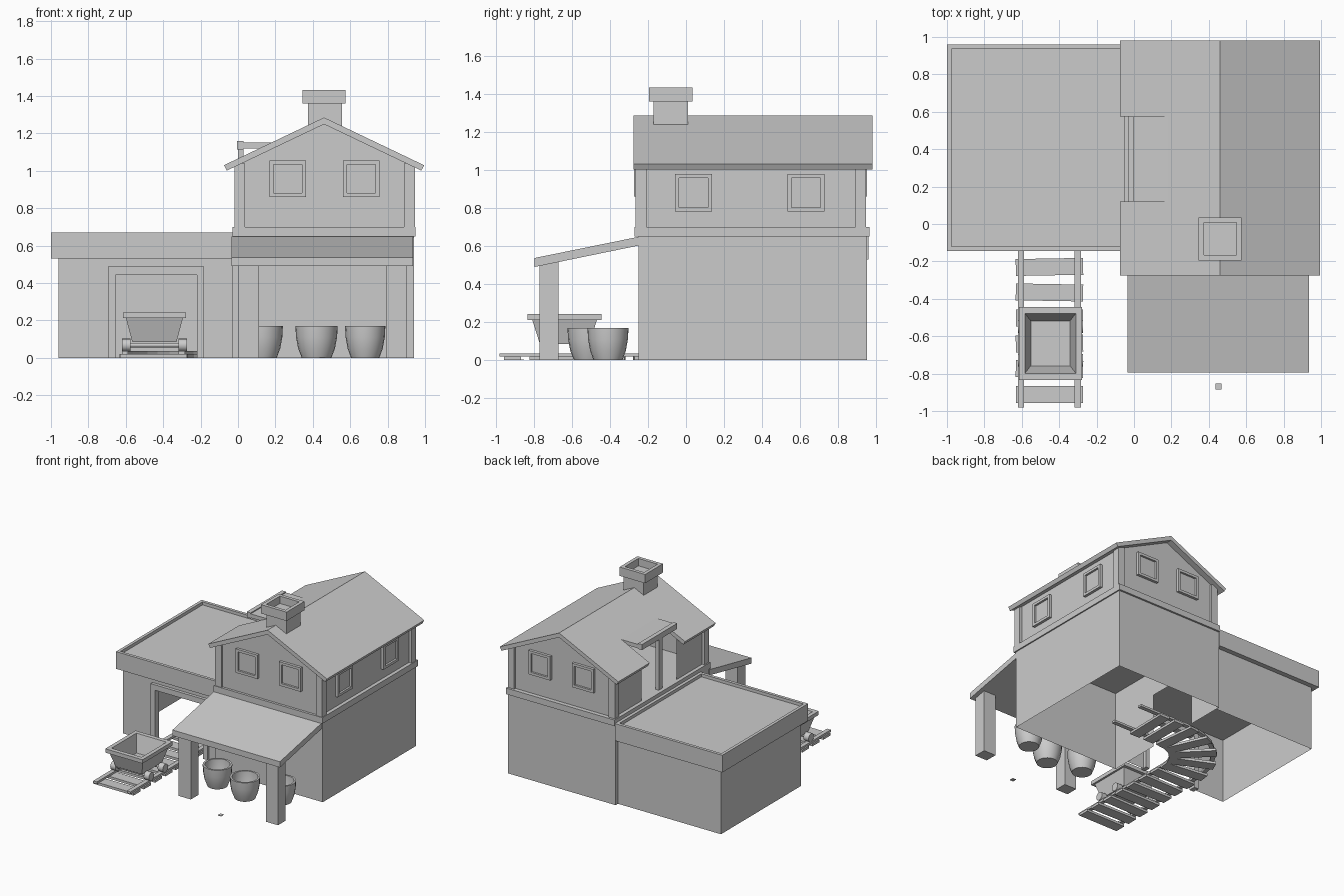
import bpy, bmesh, math
from mathutils import Vector

if "Cube" in bpy.data.objects:
    bpy.data.objects.remove(bpy.data.objects["Cube"])


def finish(name, bm, smooth=False, fix=True):
    if fix:
        bmesh.ops.recalc_face_normals(bm, faces=bm.faces)
    me = bpy.data.meshes.new(name)
    bm.to_mesh(me)
    bm.free()
    ob = bpy.data.objects.new(name, me)
    bpy.context.collection.objects.link(ob)
    if smooth:
        bpy.context.view_layer.objects.active = ob
        ob.select_set(True)
        bpy.ops.object.shade_smooth_by_angle(angle=math.radians(40))
        ob.select_set(False)
    return ob


def add_box(bm, x0, x1, y0, y1, z0, z1):
    vs = bmesh.ops.create_cube(bm, size=1)['verts']
    for v in vs:
        v.co = ((x0 + x1) / 2 + v.co.x * (x1 - x0), (y0 + y1) / 2 + v.co.y * (y1 - y0),
                (z0 + z1) / 2 + v.co.z * (z1 - z0))
    return vs


def boxes(name, *dims):
    bm = bmesh.new()
    for d in dims:
        add_box(bm, *d)
    return finish(name, bm)


def tray(name, dims, rim, depth):
    """Box whose top face is inset and pushed down."""
    bm = bmesh.new()
    add_box(bm, *dims)
    bm.normal_update()
    top = max(bm.faces, key=lambda f: f.calc_center_median().z)
    bmesh.ops.inset_region(bm, faces=[top], thickness=rim)
    ext = bmesh.ops.extrude_discrete_faces(bm, faces=[top])['faces'][0]
    for v in ext.verts:
        v.co.z -= depth
    return finish(name, bm)


def faces(name, polys):
    bm = bmesh.new()
    for p in polys:
        bm.faces.new([bm.verts.new(c) for c in p])
    bmesh.ops.remove_doubles(bm, verts=bm.verts, dist=1e-5)
    return finish(name, bm)


def prism(name, profile, lo, hi, axis='y'):
    """Extrude a 2D profile along y (profile in xz) or x (profile in yz)."""
    place = (lambda p, t: (p[0], t, p[1])) if axis == 'y' else (lambda p, t: (t, p[0], p[1]))
    bm = bmesh.new()
    f = bm.faces.new([bm.verts.new(place(p, lo)) for p in profile])
    r = bmesh.ops.extrude_face_region(bm, geom=[f])
    move = Vector((0, hi - lo, 0)) if axis == 'y' else Vector((hi - lo, 0, 0))
    bmesh.ops.translate(bm, vec=move, verts=[v for v in r['geom'] if isinstance(v, bmesh.types.BMVert)])
    return finish(name, bm)


def wall(axis, at, a, b, h, door=None):
    """Upright wall outline, optionally notched by a doorway (d0, d1, height)."""
    pts = [(a, 0), (a, h), (b, h), (b, 0)]
    if door:
        d0, d1, dh = door
        pts += [(d1, 0), (d1, dh), (d0, dh), (d0, 0)]
    return [(u, at, z) if axis == 'y' else (at, u, z) for u, z in pts]


# Ground floor walls: hollow shells, open underneath
faces('shed_walls', [wall('y', -.11, -.96, -.03, .55, (-.655, -.22, .443)),
                     wall('x', -.96, -.11, .92, .55), wall('y', .92, -.96, -.03, .55)])
faces('house_walls', [wall('y', -.25, -.03, .94, .66), wall('x', .94, -.25, .95, .66),
                      wall('y', .95, -.03, .94, .66),
                      wall('x', -.03, -.25, .95, .66, (.19, .63, .443))])
tray('shed_roof', (-1, -.03, -.145, .96, .53, .67), .035, .025)
boxes('doorway_frame', (-.695, -.655, -.135, -.08, 0, .487), (-.22, -.183, -.135, -.08, 0, .487),
      (-.655, -.22, -.135, -.08, .443, .487))

# Upper floor
boxes('floor_ledge', (-.03, .95, -.27, .965, .65, .70))
RX, RZ, K = .46, 1.285, .477


def roof_z(x):
    return RZ - K * abs(x - RX)


def gable(y):
    return [(0, y, .7), (0, y, roof_z(0) - .02), (RX, y, RZ - .02), (.92, y, roof_z(.92) - .02), (.92, y, .7)]


def side(x, y0, y1):
    z = roof_z(x) - .02
    return [(x, y0, .7), (x, y0, z), (x, y1, z), (x, y1, .7)]


faces('upper_walls', [gable(-.25), gable(.93), side(.92, -.25, .93), side(0, -.25, .12), side(0, .575, .93)])
boxes('corner_posts', *[(x, x + .057, y, y + .057, .7, 1.04) for x in (-.02, .888) for y in (-.265, .89)])

# Pitched roof, with a gap over the upper door
T = .036
right = [(RX, RZ), (.995, roof_z(.995)), (.98, roof_z(.98) - T), (RX, RZ - T)]
left = [(-.06, roof_z(-.06) - T), (-.075, roof_z(-.075))]
short = [(.18, roof_z(.18) - T), (.18, roof_z(.18))]
prism('roof_front', right + left, -.275, .12)
prism('roof_middle', right + short, .12, .575)
prism('roof_back', right + left, .575, .98)
boxes('door_canopy', (-.005, .03, .12, .575, 1.115, 1.16), (.03, .22, .12, .575, 1.12, 1.152))
boxes('upper_door_post', (0, .03, .3, .35, .7, 1.115))

# Chimney
boxes('chimney_stack', (.375, .555, -.17, .01, 1.2, 1.37))
tray('chimney_cap', (.345, .575, -.195, .035, 1.36, 1.432), .04, .06)


# Windows: raised frame around a pane
def window(name, axis, u, v, at, out, s=.0975, w=.021):
    lo, hi = sorted((at - out * .01, at + out * .022))
    p0, p1 = sorted((at - out * .01, at + out * .006))
    parts = [(u - s, u - s + w, lo, hi, v - s, v + s), (u + s - w, u + s, lo, hi, v - s, v + s),
             (u - s + w, u + s - w, lo, hi, v - s, v - s + w), (u - s + w, u + s - w, lo, hi, v + s - w, v + s),
             (u - s + w, u + s - w, p0, p1, v - s + w, v + s - w)]
    if axis == 'x':
        parts = [(c, d, a, b, e, f) for a, b, c, d, e, f in parts]
    boxes(name, *parts)


for i, x in enumerate((.267, .658)):
    window(f'front_window_{i}', 'y', x, .957, -.25, -1)
    window(f'back_window_{i}', 'y', x, .957, .93, 1)
for i, y in enumerate((.04, .63)):
    window(f'side_window_{i}', 'x', y, .88, .92, 1)

# Porch
prism('porch_roof', [(-.795, .537), (-.25, .648), (-.25, .602), (-.795, .49)], -.035, .935, 'x')
for i, x in enumerate((.003, .79)):
    prism(f'porch_post_{i}', [(-.77, 0), (-.67, 0), (-.67, .54), (-.77, .52)], x, x + .11, 'x')


# Open pots turned from a profile
def pot(name, x, y, r):
    prof = [(0, 0), (.7, 0), (.87, .05), (.97, .11), (1, .17), (.86, .17), (.82, .1), (.65, .04), (0, .04)]
    bm = bmesh.new()
    vs = [bm.verts.new((x + p * r, y, z)) for p, z in prof]
    es = [bm.edges.new(e) for e in zip(vs, vs[1:])]
    bmesh.ops.spin(bm, geom=vs + es, cent=(x, y, 0), axis=(0, 0, 1), angle=2 * math.pi, steps=20)
    bmesh.ops.remove_doubles(bm, verts=bm.verts, dist=1e-5)
    finish(name, bm, smooth=True)


for i, (x, y, r) in enumerate(((.13, -.45, .11), (.42, -.51, .113), (.68, -.41, .108))):
    pot(f'pot_{i}', x, y, r)
boxes('ground_chip', (.437, .468, -.885, -.852, 0, .004))

# Track: straight in, quarter turn, straight into the house
CX, R, Y0 = -.452, .4, 0.0
ARC = R * math.pi / 2


def track(s, off=0):
    """Point at distance s along the track, shifted off to the right; also the heading."""
    d = s - (Y0 + .98)
    if d < 0:
        return CX + off, s - .98, 0
    if d < ARC:
        a = d / R
        return CX + R - (R - off) * math.cos(a), Y0 + (R - off) * math.sin(a), a
    return CX + R + d - ARC, Y0 + R - off, math.pi / 2


END = .98 + Y0 + ARC + .46
for k, off in enumerate((-.152, .152)):
    bm = bmesh.new()
    stops = [0, .98 + Y0] + [.98 + Y0 + ARC * i / 10 for i in range(1, 11)] + [END]
    rings = []
    for s in stops:
        rings.append([bm.verts.new((*track(s, off + o)[:2], z)) for o, z in
                      ((-.017, .018), (.017, .018), (.017, .036), (-.017, .036))])
    for a, b in zip(rings, rings[1:]):
        for i in range(4):
            bm.faces.new((a[i], a[(i + 1) % 4], b[(i + 1) % 4], b[i]))
    bm.faces.new(rings[0])
    bm.faces.new(rings[-1])
    finish(f'rail_{k}', bm)
bm = bmesh.new()
for i in range(14):
    x, y, a = track(.068 + .1365 * i)
    vs = add_box(bm, -.18, .18, -.045, .045, 0, .02)
    a += math.radians((0, 1, -1)[i % 3])
    for v in vs:
        v.co = (x + v.co.x * math.cos(a) + v.co.y * math.sin(a), y - v.co.x * math.sin(a) + v.co.y * math.cos(a), v.co.z)
finish('sleepers', bm)

# Mine cart: tapered hollow tub, rim, wheels and axles
bm = bmesh.new()
MX, MY = -.447, -.638
loops = [[bm.verts.new((MX + sx * hx, MY + sy * hy, z)) for sx, sy in ((-1, -1), (1, -1), (1, 1), (-1, 1))]
         for hx, hy, z in ((.118, .13, .085), (.152, .17, .212), (.168, .195, .212), (.168, .195, .243),
                           (.136, .16, .243), (.105, .12, .105))]
for a, b in zip(loops, loops[1:]):
    for i in range(4):
        bm.faces.new((a[i], a[(i + 1) % 4], b[(i + 1) % 4], b[i]))
bm.faces.new(loops[0])
bm.faces.new(loops[-1])
finish('cart_tub', bm)
for j, y in enumerate((MY - .09, MY + .09)):
    for k, (x, r, w) in enumerate(((-.597, .034, .046), (-.295, .034, .046), (MX, .012, .3))):
        bpy.ops.mesh.primitive_cylinder_add(vertices=16, radius=r, depth=w, location=(x, y, .068),
                                            rotation=(0, math.pi / 2, 0))
        bpy.context.object.name = f'cart_axle_{j}' if k == 2 else f'cart_wheel_{j}_{k}'
        bpy.ops.object.shade_smooth_by_angle(angle=math.radians(40))
